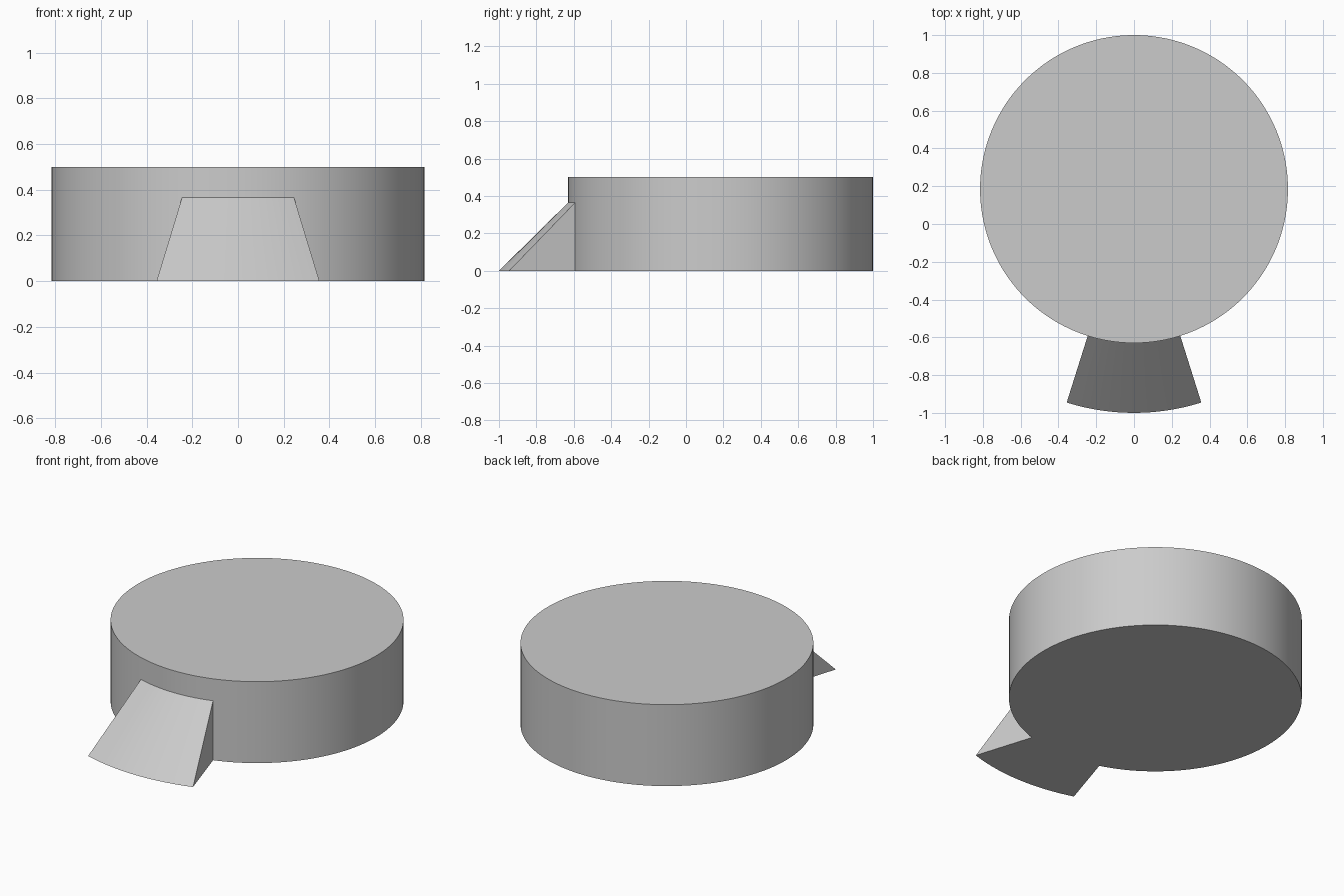
import bpy, bmesh
from math import sin, cos, radians

cube = bpy.data.objects.get("Cube")
if cube:
    bpy.data.objects.remove(cube, do_unlink=True)

CENTRE_Y = 0.185
RADIUS, HEIGHT = 0.815, 0.5
RAMP_RADIUS, RAMP_HEIGHT = 1.185, 0.365
SIDES = 144
STEP = 360 / SIDES
HALF_STEPS = 7  # ramp half-width in disc sides

grey = bpy.data.materials.new("plain_grey")
grey.use_nodes = True
colour = (0.6, 0.6, 0.6, 1)
grey.diffuse_color = colour
grey.node_tree.nodes["Principled BSDF"].inputs["Base Color"].default_value = colour


def finish(obj):
    obj.data.materials.append(grey)
    bpy.ops.object.select_all(action="DESELECT")
    obj.select_set(True)
    bpy.context.view_layer.objects.active = obj
    bpy.ops.object.shade_smooth_by_angle(angle=radians(30))


# Round base
bpy.ops.mesh.primitive_cylinder_add(vertices=SIDES, radius=RADIUS, depth=HEIGHT,
                                    location=(0, CENTRE_Y, HEIGHT / 2))
base = bpy.context.object
base.name = "round_base"
finish(base)

# Curved ramp: a triangular section swept about the base's axis
bm = bmesh.new()
section = [(RADIUS, 0), (RAMP_RADIUS, 0), (RADIUS, RAMP_HEIGHT)]
rows = []
for i in range(-HALF_STEPS, HALF_STEPS + 1):
    a = radians(i * STEP)
    rows.append([bm.verts.new((r * sin(a), CENTRE_Y - r * cos(a), z)) for r, z in section])
for a, b in zip(rows, rows[1:]):
    for j in (0, 1):  # underside and slope; the back is against the base
        bm.faces.new((a[j], b[j], b[j + 1], a[j + 1]))
bm.faces.new(rows[0])
bm.faces.new(rows[-1])
bmesh.ops.recalc_face_normals(bm, faces=bm.faces)
if next(f for f in bm.faces if abs(f.normal.z) > 0.99).normal.z > 0:
    bmesh.ops.reverse_faces(bm, faces=bm.faces)
mesh = bpy.data.meshes.new("ramp")
bm.to_mesh(mesh)
bm.free()
ramp = bpy.data.objects.new("ramp", mesh)
bpy.context.collection.objects.link(ramp)
finish(ramp)
